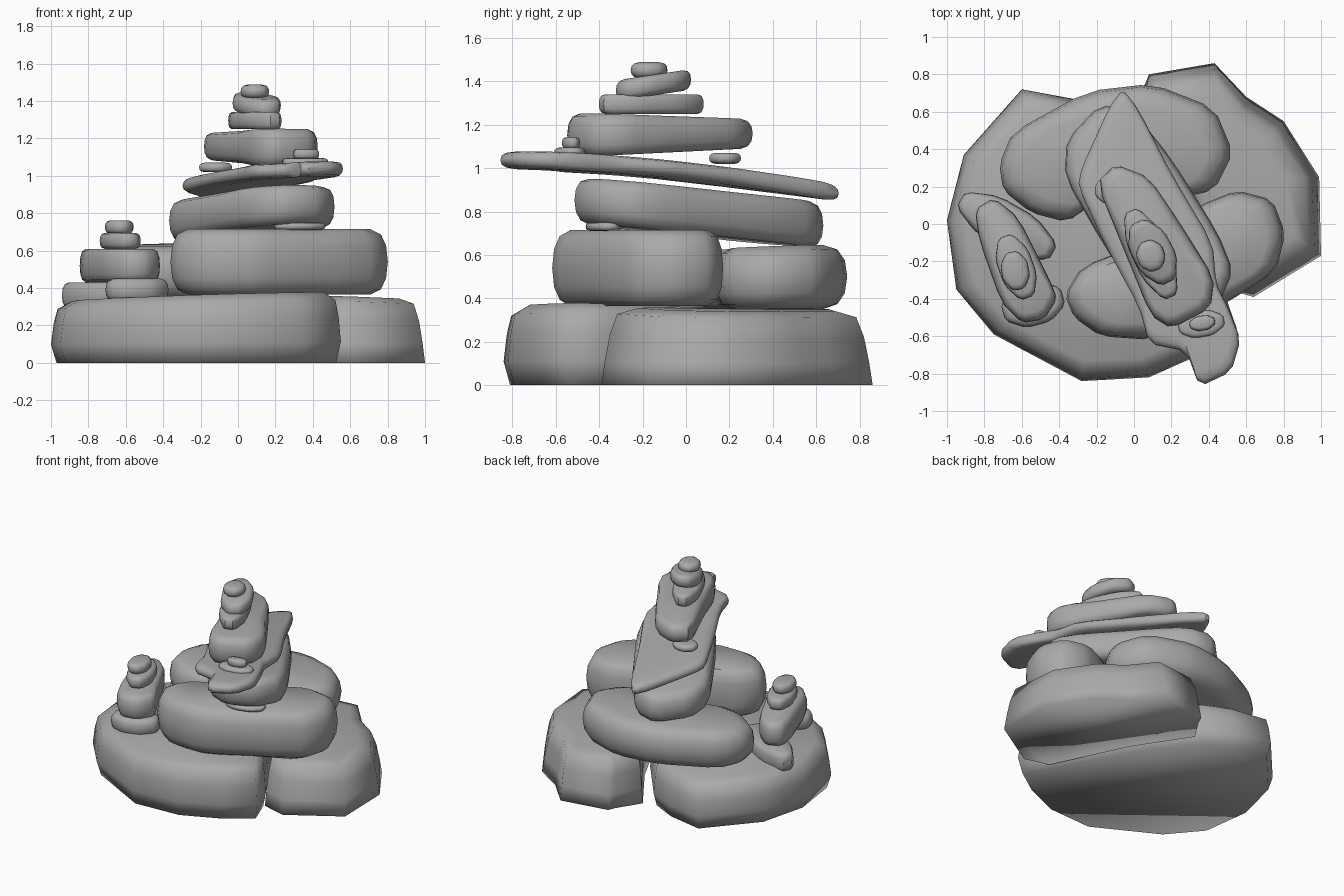
import bpy
import bmesh
import math
from mathutils import Vector

cube = bpy.data.objects.get("Cube")
if cube:
    bpy.data.objects.remove(cube)

stone_grey = bpy.data.materials.new("stone grey")
stone_grey.use_nodes = True
GREY = (0.4, 0.4, 0.4, 1)
stone_grey.diffuse_color = GREY
stone_grey.node_tree.nodes["Principled BSDF"].inputs["Base Color"].default_value = GREY

# Ring profiles: (inset as a share of the edge rounding, share of the height)
PEBBLE = [(1, 0), (.4, .08), (.1, .25), (0, .5), (.1, .75), (.4, .92), (1, 1)]
BOULDER = [(.3, 0), (0, .3), (.15, .65), (.35, .88), (1.1, 1)]
SLOPED = [(0, 0), (.2, .3), (.5, .65), (.95, .92), (2.2, 1)]


def rounded(points):
    """Cut each corner of an outline once, staying close to the corner."""
    result = []
    for i, p in enumerate(points):
        before, after = points[i - 1], points[(i + 1) % len(points)]
        result += [p.lerp(before, .18), p.lerp(after, .18)]
    return result


def stone(name, outline, low, high, edge, slope=(0, 0), top_slope=None, bend=0,
          profile=PEBBLE, soft=True, sharp=42):
    """Stack inset copies of an outline; slopes tilt the underside and top, bend droops the ends."""
    points = [Vector(p) for p in outline]
    lo = Vector((min(p.x for p in points), min(p.y for p in points)))
    hi = Vector((max(p.x for p in points), max(p.y for p in points)))
    centre = (lo + hi) / 2
    if soft:
        points = rounded(points)
    area = sum(a.cross(b) for a, b in zip(points, points[1:] + points[:1]))
    if area < 0:
        points.reverse()
    bottom, top = Vector(slope), Vector(top_slope or slope)
    bm = bmesh.new()
    rings = []
    for inset, share in profile:
        ring = []
        for p in points:
            away = p - centre
            offset = away * max(.2, 1 - inset * edge / away.length)
            q = centre + offset
            tilt = offset.dot(bottom.lerp(top, share)) + bend * offset.y ** 2
            ring.append(bm.verts.new((q.x, q.y, low + (high - low) * share + tilt)))
        rings.append(ring)
    for lower, upper in zip(rings, rings[1:]):
        for i in range(len(points)):
            j = (i + 1) % len(points)
            bm.faces.new((lower[i], lower[j], upper[j], upper[i]))
    bm.faces.new(rings[0][::-1])
    bm.faces.new(rings[-1])
    mesh = bpy.data.meshes.new(name)
    bm.to_mesh(mesh)
    bm.free()
    mesh.materials.append(stone_grey)
    obj = bpy.data.objects.new(name, mesh)
    bpy.context.collection.objects.link(obj)
    bpy.ops.object.select_all(action="DESELECT")
    obj.select_set(True)
    bpy.context.view_layer.objects.active = obj
    bpy.ops.object.shade_smooth_by_angle(angle=math.radians(sharp))


def pebble(name, centre, length, width, turn, low, high, edge=.03, slope=(0, 0)):
    """A small stone with an eight-sided oval outline."""
    c, s = math.cos(math.radians(turn)), math.sin(math.radians(turn))
    outline = []
    for k in range(8):
        a = math.tau * (k + .5) / 8
        u, v = length * .53 * math.cos(a), width * .53 * math.sin(a)
        outline.append((centre[0] + u * c - v * s, centre[1] + u * s + v * c))
    stone(name, outline, low, high, edge, slope)


# Two boulders at the base
stone("left_base_boulder",
      [(-1, .02), (-.91, .37), (-.6, .72), (-.33, .67), (-.14, .58), (.12, .25), (.48, -.36),
       (.55, -.56), (.35, -.7), (.08, -.82), (-.28, -.84), (-.75, -.59), (-.95, -.35)],
      0, .35, .1, top_slope=(.03, -.02), profile=BOULDER, soft=False, sharp=100)
stone("right_base_boulder",
      [(-.05, .58), (.06, .75), (.08, .8), (.43, .86), (.6, .68), (.8, .55), (.99, .25),
       (1, -.17), (.64, -.39), (.46, -.34), (.2, .2)],
      0, .35, .08, top_slope=(-.03, -.02), profile=SLOPED, soft=False, sharp=100)

# Two rounded stones on the base
stone("front_middle_stone",
      [(-.37, -.38), (-.28, -.23), (.05, -.1), (.35, .1), (.55, .18), (.74, .13), (.81, -.05),
       (.76, -.25), (.5, -.42), (.1, -.62), (-.18, -.6), (-.32, -.5)],
      .365, .715, .095)
stone("back_middle_stone",
      [(-.72, .32), (-.65, .49), (-.25, .71), (.1, .75), (.43, .62), (.53, .38), (.43, .18),
       (.2, .13), (-.2, .12), (-.36, .01), (-.55, .06), (-.7, .18)],
      .35, .635, .12, top_slope=(.01, .04))

# Leaning slabs of the main tower
stone("lower_slab",
      [(-.37, .25), (-.36, .45), (-.18, .64), (0, .6), (.2, .35), (.45, -.05), (.53, -.25),
       (.45, -.44), (.25, -.53), (.05, -.43), (-.17, -.1)],
      .69, .9, .07, (.03, -.09))
stone("long_thin_slab",
      [(-.06, .72), (.02, .62), (.2, .27), (.42, -.1), (.44, -.32), (.51, -.46), (.57, -.62),
       (.52, -.79), (.35, -.87), (.28, -.68), (.08, -.64), (.03, -.45), (-.16, -.1),
       (-.3, .2), (-.28, .3), (-.13, .63)],
      .95, 1.03, .07, (.03, -.09), bend=-.05)
stone("thick_upper_slab",
      [(-.2, .22), (-.1, .32), (.08, .25), (.25, 0), (.43, -.29), (.41, -.45), (.2, -.56),
       (.09, -.49), (-.05, -.15)],
      1.07, 1.24, .06, (0, .05), top_slope=(.01, -.03))

# Small stones crowning the main tower
pebble("crown_lower_stone", (.09, -.16), .52, .2, -65, 1.25, 1.34)
pebble("crown_middle_stone", (.1, -.15), .37, .22, -62, 1.335, 1.43, .04, (0, .15))
pebble("crown_top_stone", (.09, -.17), .17, .15, -70, 1.415, 1.488, .04)

# Wedge pebbles between the slabs
pebble("front_wedge", (.33, -.38), .28, .15, 15, .71, .75)
pebble("back_wedge", (-.12, .18), .18, .15, 0, 1.02, 1.07)
pebble("ledge_lower_pebble", (.36, -.535), .25, .14, 10, 1.05, 1.095)
pebble("ledge_upper_pebble", (.365, -.53), .14, .08, 10, 1.09, 1.142, .02)

# Small side stack
pebble("side_foot_back", (-.68, -.01), .58, .24, -30, .29, .43, .04)
pebble("side_foot_front", (-.54, -.43), .34, .23, 15, .33, .45, .04)
stone("side_main_stone",
      [(-.85, .08), (-.75, .14), (-.62, .04), (-.45, -.3), (-.41, -.4), (-.48, -.51),
       (-.6, -.53), (-.71, -.42), (-.83, -.08)],
      .43, .61, .05)
pebble("side_upper_stone", (-.63, -.23), .36, .19, -70, .61, .695)
pebble("side_top_stone", (-.635, -.25), .21, .15, -80, .69, .762)
